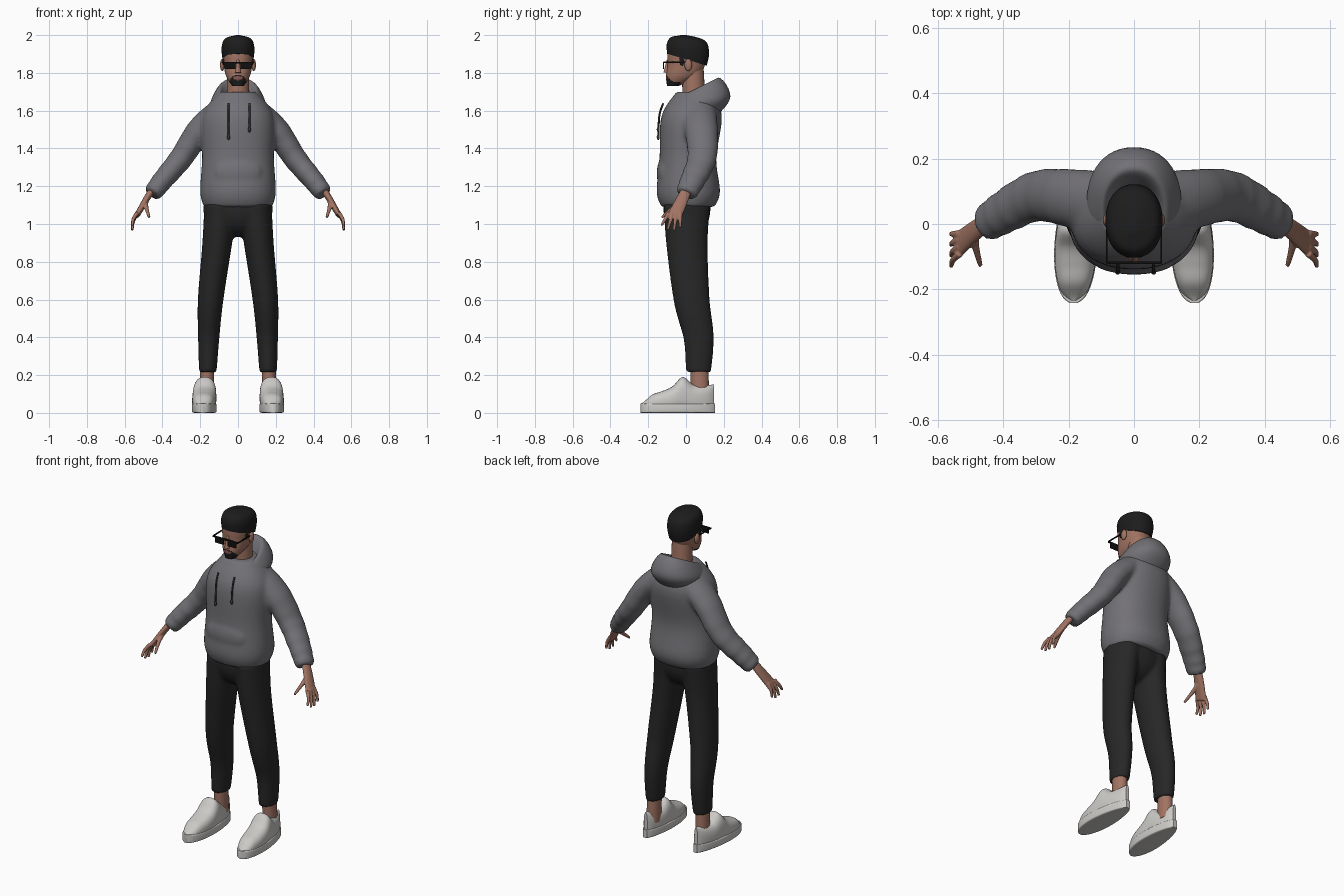
import bpy, bmesh, math
from mathutils import Matrix, Vector

default_cube = bpy.data.objects.get("Cube")
if default_cube:
    bpy.data.objects.remove(default_cube)


def material(name, red, green, blue):
    mat = bpy.data.materials.new(name)
    mat.use_nodes = True
    mat.diffuse_color = (red, green, blue, 1)
    shader = mat.node_tree.nodes["Principled BSDF"]
    shader.inputs["Base Color"].default_value = mat.diffuse_color
    shader.inputs["Roughness"].default_value = 0.8
    return mat


fleece = material("hoodie grey", 0.17, 0.165, 0.18)
cloth = material("trouser black", 0.02, 0.02, 0.02)
skin = material("skin", 0.36, 0.175, 0.125)
hair_black = material("hair black", 0.012, 0.012, 0.012)
leather = material("shoe white", 0.6, 0.59, 0.57)
cord = material("cord dark grey", 0.04, 0.04, 0.04)
gloss = material("glasses black", 0.005, 0.005, 0.005)
lip = material("lips", 0.27, 0.1, 0.08)


def smooth_path(points, steps=6):
    """Catmull-Rom interpolation of equally long tuples."""
    last = len(points) - 1
    result = []
    for i in range(last):
        near = [points[min(max(i + k, 0), last)] for k in (-1, 0, 1, 2)]
        for step in range(steps):
            t = step / steps
            result.append([b + t / 2 * (c - a + t * (2 * a - 5 * b + 4 * c - d + t * (3 * b - a - 3 * c + d)))
                           for a, b, c, d in zip(*near)])
    return result + [list(points[last])]


def oval(count, power=2):
    """Unit superellipse."""
    def shaped(value):
        return math.copysign(abs(value) ** (2 / power), value)
    angles = [math.tau * i / count for i in range(count)]
    return [(shaped(math.cos(a)), shaped(math.sin(a))) for a in angles]


def bridge(bm, rings):
    loops = [[bm.verts.new(point) for point in ring] for ring in rings]
    for low, high in zip(loops, loops[1:]):
        for i in range(len(low)):
            bm.faces.new((low[i - 1], low[i], high[i], high[i - 1]))
    bm.faces.new(loops[0])
    bm.faces.new(loops[-1])


def stack(bm, levels, power=2.2, count=48, steps=6):
    """Upright form; each level is height, half width, front, back, tilt."""
    rings = []
    for z, half, front, back, tilt in smooth_path(levels, steps):
        middle, depth = (front + back) / 2, (back - front) / 2
        rings.append([(half * c, middle + depth * s, z + tilt * depth * s)
                      for c, s in oval(count, power)])
    bridge(bm, rings)


def limb(bm, points, radius, flat=lambda t: 1, side=1, count=24):
    """Tube whose radius follows a rule along its length."""
    path = [Vector((x * side, y, z)) for x, y, z in smooth_path(points)]
    last = len(path) - 1
    rings = []
    for i, centre in enumerate(path):
        along = (path[min(i + 1, last)] - path[max(i - 1, 0)]).normalized()
        deep = (Vector((0, 1, 0)) - along * along.y).normalized()
        across = along.cross(deep) * flat(i / last)
        rings.append([centre + radius(i / last) * (deep * c + across * s) for c, s in oval(count)])
    bridge(bm, rings)


def placed(centre, size):
    return Matrix.Translation(centre) @ Matrix.Diagonal((*size, 1))


def ball(bm, centre, size):
    bmesh.ops.create_uvsphere(bm, u_segments=24, v_segments=16, radius=1, matrix=placed(centre, size))


def block(bm, centre, size):
    bmesh.ops.create_cube(bm, size=1, matrix=placed(centre, size))


def part(name, mat, build, mirror=False, voxel=0):
    """Make one object, optionally fused by voxels and mirrored."""
    bm = bmesh.new()
    build(bm)
    bmesh.ops.recalc_face_normals(bm, faces=bm.faces[:])
    mesh = bpy.data.meshes.new(name)
    bm.to_mesh(mesh)
    bm.free()
    mesh.materials.append(mat)
    obj = bpy.data.objects.new(name, mesh)
    bpy.context.collection.objects.link(obj)
    bpy.ops.object.select_all(action="DESELECT")
    obj.select_set(True)
    bpy.context.view_layer.objects.active = obj
    bpy.ops.object.shade_smooth_by_angle(angle=math.radians(45))
    if voxel:
        fuse = obj.modifiers.new("Fuse", "REMESH")
        fuse.mode = "VOXEL"
        fuse.voxel_size = voxel
        fuse.use_smooth_shade = True
        relax = obj.modifiers.new("Relax", "SMOOTH")
        relax.iterations = 4
    if mirror:
        obj.modifiers.new("Mirror", "MIRROR").use_mirror_merge = False
    return obj


# Hoodie: body, pouch, wrinkled sleeves and cuffs
def build_hoodie(bm):
    stack(bm, [(1.09, .18, -.13, .15, 0), (1.17, .2, -.155, .18, 0), (1.35, .19, -.14, .16, 0),
               (1.57, .19, -.13, .19, 0), (1.7, .1, -.05, .14, 0)])
    ball(bm, (0, -.11, 1.27), (.13, .045, .09))
    for side in (-1, 1):
        limb(bm, [(.08, .06, 1.6), (.2, .08, 1.5), (.3, .085, 1.35), (.4, .035, 1.23), (.455, 0, 1.16)],
             radius=lambda t: .1 - .045 * t + .003 * t * math.sin(50 * t),
             flat=lambda t: .75 + .1 * t, side=side, count=32)
        ball(bm, (side * .43, .015, 1.19), (.055, .06, .045))


part("hoodie", fleece, build_hoodie, voxel=.011)

# Lowered hood rolling over into the neck opening
part("hood", fleece, lambda bm: stack(bm, [
    (1.57, .11, -.07, .16, 0), (1.64, .145, -.11, .235, .2), (1.71, .1, -.09, .17, .5),
    (1.66, .07, -.06, .11, .3), (1.6, .06, -.04, .1, 0)]))


# Drawstrings with knotted ends
def build_drawstrings(bm):
    for x, end in ((-.05, 1.46), (.06, 1.5)):
        limb(bm, [(x, -.12, 1.64), (x, -.14, 1.58), (x, -.147, end)], radius=lambda t: .005, count=8)
        ball(bm, (x, -.147, end), (.008, .008, .015))


part("drawstrings", cord, build_drawstrings)


# Trousers: hips and two tapering legs
def build_trousers(bm):
    ball(bm, (0, .005, 1.08), (.185, .125, .15))
    for side in (-1, 1):
        limb(bm, [(.09, .005, 1.1), (.11, .005, .9), (.145, .03, .6), (.155, .067, .4), (.16, .066, .215)],
             radius=lambda t: .125 - .06 * t, flat=lambda t: .72 - .02 * t, side=side, count=32)


part("trousers", cloth, build_trousers, voxel=.01)

# Ankles
part("ankles", skin, lambda bm: limb(
    bm, [(.165, .075, .08), (.163, .07, .26)], radius=lambda t: .048, flat=lambda t: .78), mirror=True)


# Shoes: rounded outline by rule, height sampled evenly from toe to heel
def build_shoe(bm, heights, scale, power):
    profile = [point[0] for point in smooth_path([(height,) for height in heights])]
    last = len(profile) - 1
    rings = []
    for i, top in enumerate(profile):
        t = i / last
        width = scale * max(.012, .072 * math.sin(math.pi * t) ** .4 * (1.05 - .3 * t))
        y = -.045 + scale * (.395 * t - .197)
        rings.append([(.185 - .015 * t + width * c, y, top * (1 + s) / 2) for c, s in oval(40, power)])
    bridge(bm, rings)


uppers = (.05, .095, .115, .14, .19, .15, .145, .15)
part("shoe_uppers", leather, lambda bm: build_shoe(bm, uppers, scale=.97, power=2.5), mirror=True)
part("shoe_soles", leather, lambda bm: build_shoe(bm, [.05] * len(uppers), scale=1, power=8), mirror=True)


# Hands: palm, fanned fingers and thumb
def build_hand(bm):
    limb(bm, [(.44, .01, 1.2), (.48, -.015, 1.14), (.535, -.06, 1.045)],
         radius=lambda t: .024 + .016 * t, flat=lambda t: .75 - .4 * t)
    for i in range(4):
        base = Vector((.533, .02 * i - .09, 1.06))
        tip = Vector((.56, .033 * i - .13, 1 - .035 * math.sin(math.pi * (i + .3) / 4)))
        knuckle = (base + tip) / 2 + Vector((.008, 0, 0))
        limb(bm, [base, knuckle, tip], radius=lambda t: .012 - .005 * t, count=12)
    limb(bm, [(.49, -.02, 1.12), (.485, -.07, 1.085), (.47, -.128, 1.035)],
         radius=lambda t: .016 - .009 * t, count=12)


part("hands", skin, build_hand, mirror=True, voxel=.004)

# Neck, head, nose and ears
part("neck", skin, lambda bm: limb(bm, [(0, .045, 1.58), (0, .035, 1.84)], radius=lambda t: .062 - .005 * t))
head = part("head", skin, lambda bm: stack(bm, [
    (1.73, .03, -.1, -.04, 0), (1.78, .062, -.106, .06, 0), (1.84, .075, -.098, .1, 0),
    (1.92, .08, -.095, .11, 0), (1.98, .04, -.05, .07, 0)], count=72, steps=12))
part("nose", skin, lambda bm: limb(bm, [(0, -.095, 1.87), (0, -.104, 1.8)], radius=lambda t: .006 + .01 * t))
part("ears", skin, lambda bm: ball(bm, (.083, .012, 1.842), (.012, .02, .032)), mirror=True)

# Goatee and lips by position on the head
head.data.materials.append(hair_black)
head.data.materials.append(lip)
for face in head.data.polygons:
    x, y, z = face.center
    if y < -.03 and math.hypot(x / .044, (z - 1.753) / .037) < 1:
        on_mouth = math.hypot(x / .026, (z - 1.773) / .01) < 1
        face.material_index = 2 if on_mouth else 1

# Cropped hair, lower at the nape, with sideburns
part("hair", hair_black, lambda bm: stack(bm, [
    (1.87, .082, -.1, .11, -.3), (1.93, .087, -.102, .122, -.2), (1.98, .07, -.08, .1, -.1),
    (2, .01, -.03, 0, 0)]))
part("sideburns", hair_black, lambda bm: ball(bm, (.074, -.022, 1.868), (.008, .013, .03)), mirror=True)


# Sunglasses: brow bar, lenses and temple arms
def build_sunglasses(bm):
    block(bm, (0, -.119, 1.854), (.17, .007, .009))
    for side in (-1, 1):
        block(bm, (side * .042, -.119, 1.837), (.058, .006, .034))
        block(bm, (side * .084, -.05, 1.856), (.005, .14, .007))


part("sunglasses", gloss, build_sunglasses)
